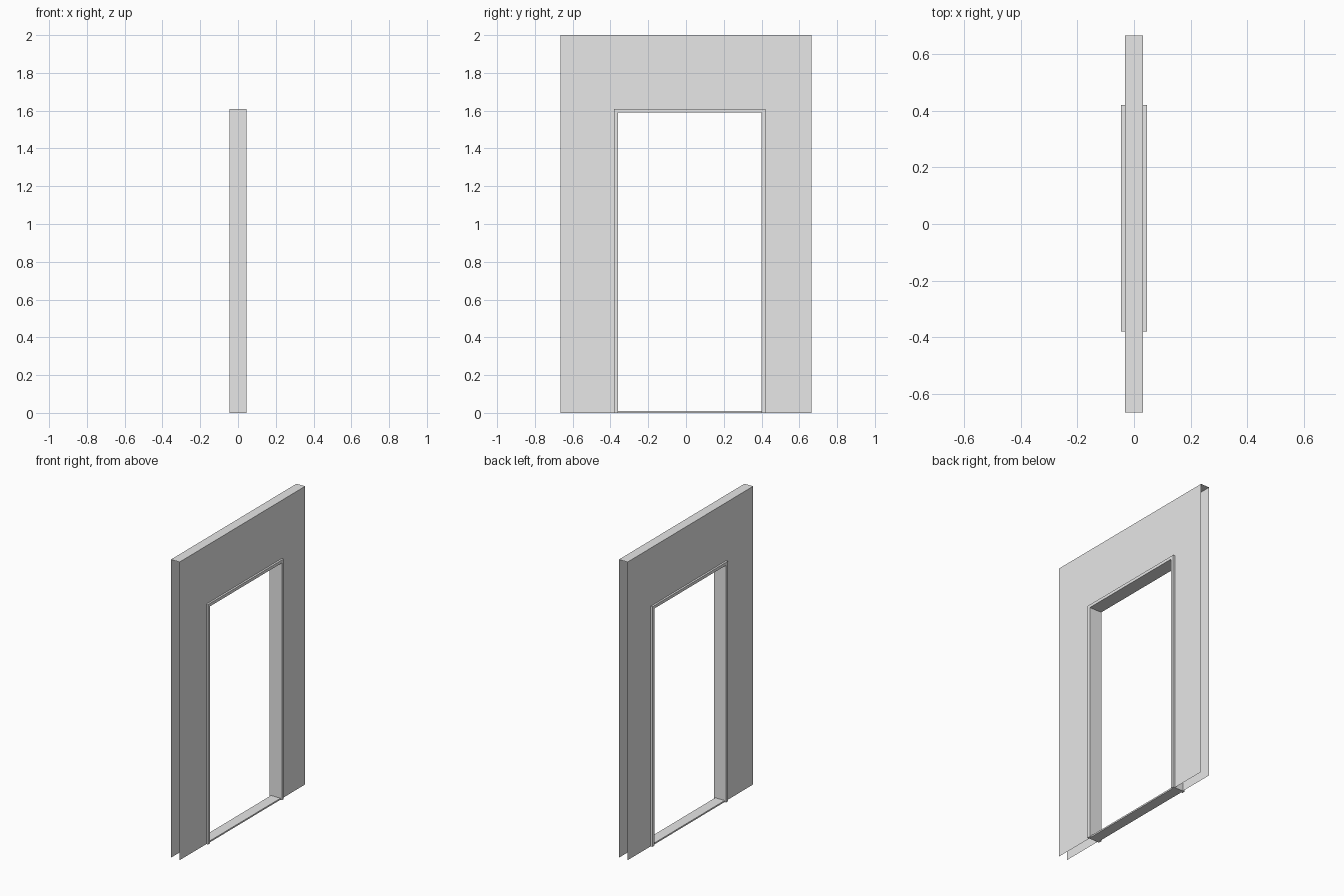
import bpy
import bmesh

# Remove the default cube
cube = bpy.data.objects.get("Cube")
if cube:
    bpy.data.objects.remove(cube, do_unlink=True)

WALL_X = 0.032             # half thickness of the hollow wall
WALL_Y, WALL_Z = 0.665, 2.0
FRAME_X = 0.045            # half depth of the door frame
SILL_X = 0.035             # half depth of the threshold
OUT_L, OUT_R, OUT_Z = -0.38, 0.42, 1.61
IN_L, IN_R, IN_Z = -0.36, 0.40, 1.59
SILL_Z = 0.01

grey = bpy.data.materials.new("plain grey")
grey.use_nodes = True
colour = (0.8, 0.8, 0.8, 1)
grey.diffuse_color = colour
grey.node_tree.nodes["Principled BSDF"].inputs["Base Color"].default_value = colour


def finish(bm, name):
    mesh = bpy.data.meshes.new(name)
    bm.to_mesh(mesh)
    bm.free()
    mesh.materials.append(grey)
    obj = bpy.data.objects.new(name, mesh)
    bpy.context.collection.objects.link(obj)
    return obj


def arch(left, right, top, in_left, in_right, in_top):
    """Outline of an upside-down U in the y-z plane."""
    return [(left, 0), (in_left, 0), (in_left, in_top), (in_right, in_top),
            (in_right, 0), (right, 0), (right, top), (left, top)]


def extruded(name, outline, half):
    """Closed solid: an outline in y-z given depth along x."""
    bm = bmesh.new()
    face = bm.faces.new([bm.verts.new((-half, y, z)) for y, z in outline])
    moved = bmesh.ops.extrude_face_region(bm, geom=[face])["geom"]
    verts = [v for v in moved if isinstance(v, bmesh.types.BMVert)]
    bmesh.ops.translate(bm, verts=verts, vec=(2 * half, 0, 0))
    bmesh.ops.recalc_face_normals(bm, faces=bm.faces)
    return finish(bm, name)


# Wall: two thin skins joined by a top cap, open at both ends and underneath
bm = bmesh.new()
outline = arch(-WALL_Y, WALL_Y, WALL_Z, OUT_L, OUT_R, OUT_Z)
skin_pos = [bm.verts.new((WALL_X, y, z)) for y, z in outline]
skin_neg = [bm.verts.new((-WALL_X, y, z)) for y, z in outline]
bm.faces.new(skin_pos)
bm.faces.new(skin_neg[::-1])
bm.faces.new([skin_pos[7], skin_pos[6], skin_neg[6], skin_neg[7]])
finish(bm, "wall")

# Door frame: jambs and header in one arch
extruded("door_frame", arch(OUT_L, OUT_R, OUT_Z, IN_L, IN_R, IN_Z), FRAME_X)

# Threshold between the jambs
extruded("threshold", [(IN_L, 0), (IN_R, 0), (IN_R, SILL_Z), (IN_L, SILL_Z)], SILL_X)
